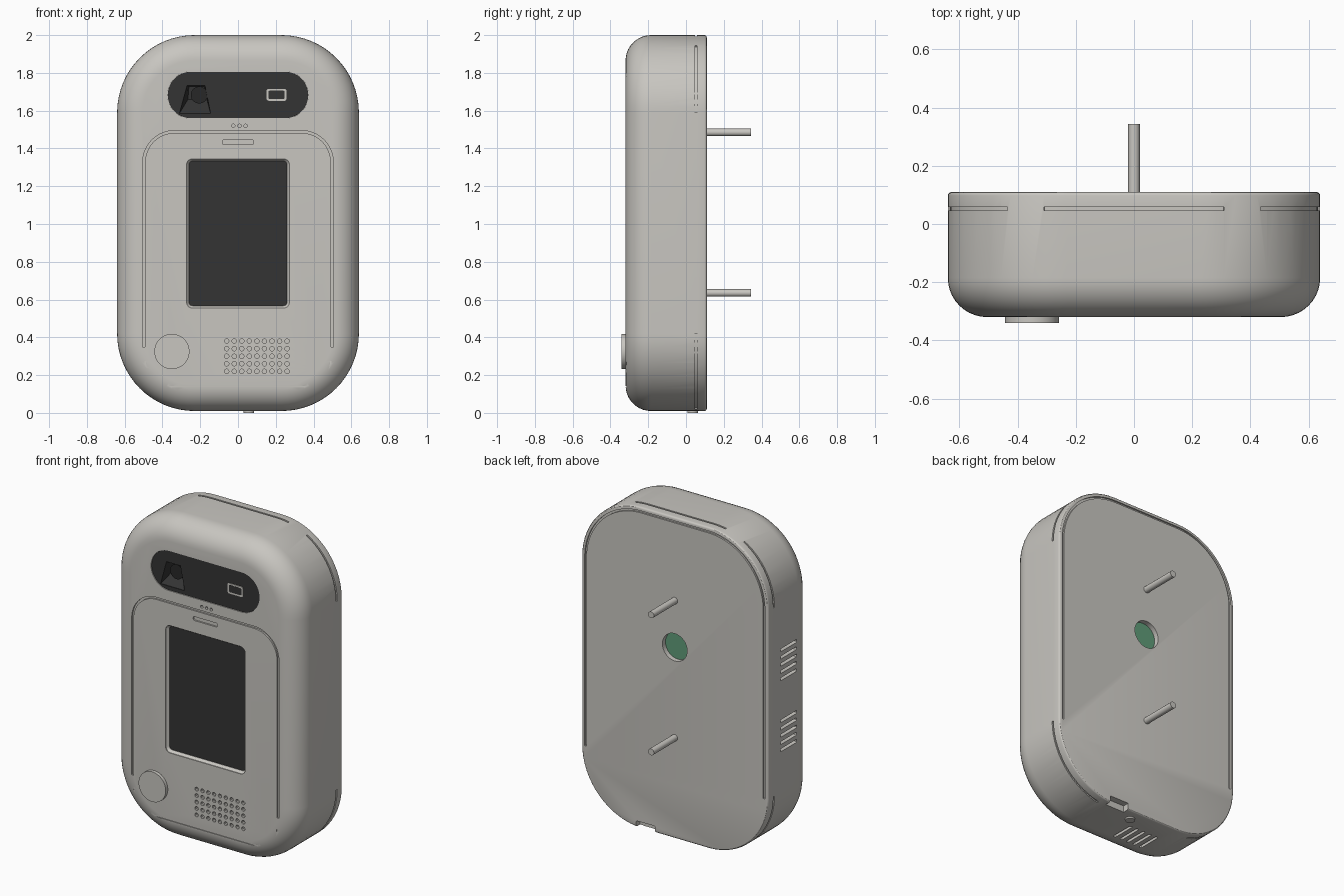
import bpy
import bmesh
from math import sin, cos, pi, radians

old = bpy.data.objects.get("Cube")
if old:
    bpy.data.objects.remove(old, do_unlink=True)


def material(name, r, g, b):
    m = bpy.data.materials.new(name)
    m.use_nodes = True
    m.diffuse_color = (r, g, b, 1)
    bsdf = m.node_tree.nodes["Principled BSDF"]
    bsdf.inputs["Base Color"].default_value = (r, g, b, 1)
    bsdf.inputs["Roughness"].default_value = 0.6
    return m


SHELL = material("warm light grey", 0.58, 0.565, 0.53)
DARK = material("charcoal", 0.034, 0.034, 0.034)
BLACK = material("lens black", 0.02, 0.02, 0.02)
GREEN = material("circuit green", 0.115, 0.33, 0.19)
FRONT, BACK = -0.32, 0.11


# Outlines are lists of (x, z) points
def arc(cx, cz, r, start, n):
    return [(cx + r * cos(start + i * pi / 2 / n), cz + r * sin(start + i * pi / 2 / n))
            for i in range(n + 1)]


def arch(hw, top, r, n=24):
    return arc(hw - r, top - r, r, 0, n) + arc(r - hw, top - r, r, pi / 2, n)


def rounded(cx, cz, hw, hh, r, n=8):
    upper = arch(hw, hh, r, n)
    return [(cx + x, cz + z) for x, z in upper] + [(cx - x, cz - z) for x, z in upper]


def circle(cx, cz, r, n=12):
    return [(cx + r * cos(2 * pi * i / n), cz + r * sin(2 * pi * i / n)) for i in range(n)]


def at(points, y):
    return [(x, y, z) for x, z in points]


def loft(bm, loops):
    """Skin a row of matching loops and cap both ends."""
    rows = [[bm.verts.new(p) for p in loop] for loop in loops]
    n = len(rows[0])
    faces = [bm.faces.new(rows[0]), bm.faces.new(rows[-1])]
    for a, b in zip(rows, rows[1:]):
        for i in range(n):
            j = (i + 1) % n
            faces.append(bm.faces.new((a[i], a[j], b[j], b[i])))
    bmesh.ops.recalc_face_normals(bm, faces=faces)


def prism(bm, points, y0, y1):
    loft(bm, [at(points, y0), at(points, y1)])


def groove(bm, outer, inner, y0, y1):
    """Strip between two matching paths, extruded in y."""
    loft(bm, [[(a[0], y0, a[1]), (b[0], y0, b[1]), (b[0], y1, b[1]), (a[0], y1, a[1])]
              for a, b in zip(outer, inner)])


def make(name, bm, mat=None):
    mesh = bpy.data.meshes.new(name)
    bm.to_mesh(mesh)
    bm.free()
    ob = bpy.data.objects.new(name, mesh)
    bpy.context.collection.objects.link(ob)
    if mat:
        mesh.materials.append(mat)
    return ob


def select(ob):
    bpy.ops.object.select_all(action="DESELECT")
    ob.select_set(True)
    bpy.context.view_layer.objects.active = ob


def smooth(ob):
    select(ob)
    bpy.ops.object.shade_smooth_by_angle(angle=radians(30))
    return ob


def carve(ob, bm):
    cutter = make("cutter", bm)
    cutter.hide_render = True
    mod = ob.modifiers.new("carve", "BOOLEAN")
    mod.object, mod.operation, mod.solver = cutter, "DIFFERENCE", "EXACT"
    select(ob)
    bpy.ops.object.modifier_apply(modifier=mod.name)
    bpy.data.objects.remove(cutter, do_unlink=True)
    return smooth(ob)


def solid(name, points, y0, y1, mat):
    bm = bmesh.new()
    prism(bm, points, y0, y1)
    return smooth(make(name, bm, mat))


# Housing: rounded slab with a broad front fillet and a fine back edge
def shell_loop(inset):
    return rounded(0, 1.005, 0.64 - inset, 0.995 - inset, 0.41 - inset, 16)


FILLET = 0.135
loops = []
for i in range(11):
    a = i * pi / 20
    loops.append(at(shell_loop(FILLET * (1 - sin(a))), FRONT + FILLET * (1 - cos(a))))
for i in range(4):
    a = i * pi / 6
    loops.append(at(shell_loop(0.012 * (1 - cos(a))), BACK - 0.012 + 0.012 * sin(a)))
bm = bmesh.new()
loft(bm, loops)
housing = make("housing", bm, SHELL)

cut = bmesh.new()

# Pockets for the camera window and the screen
prism(cut, rounded(0, 1.683, 0.372, 0.123, 0.1225, 12), -0.36, -0.2)
screen_edge = rounded(0, 0.95, 0.272, 0.395, 0.03, 6)
screen_floor = rounded(0, 0.95, 0.26, 0.383, 0.02, 6)
loft(cut, [at(screen_edge, -0.36), at(screen_edge, FRONT + 0.005),
           at(screen_floor, FRONT + 0.02), at(screen_floor, FRONT + 0.03)])

# Panel seam: tall arch above, shallow curve below
outer, inner = arch(0.505, 1.495, 0.17), arch(0.492, 1.482, 0.157)
groove(cut, [(0.505, 0.35)] + outer + [(-0.505, 0.35)],
       [(0.492, 0.35)] + inner + [(-0.492, 0.35)], -0.34, FRONT + 0.01)
groove(cut, [(x, -z) for x, z in arch(0.495, -0.135, 0.14)],
       [(x, -z) for x, z in arch(0.487, -0.143, 0.132)], -0.34, FRONT + 0.005)

# Speaker holes, microphone dots and latch slot
for col in range(9):
    for row in range(5):
        prism(cut, circle(-0.06 + col * 0.04, 0.22 + row * 0.04, 0.012, 10), -0.34, FRONT + 0.03)
for x in (-0.025, 0.008, 0.04):
    prism(cut, circle(x, 1.52, 0.009), -0.34, FRONT + 0.02)
prism(cut, rounded(0, 1.433, 0.083, 0.012, 0.008, 4), -0.34, FRONT + 0.01)

# Side seam slots round the top and bottom
path = list(zip(arch(0.66, 2.02, 0.43), arch(0.632, 1.992, 0.402)))
for keep in (lambda x: abs(x) < 0.33, lambda x: x > 0.41, lambda x: x < -0.41):
    pairs = [(a, b) for a, b in path if keep(b[0])]
    groove(cut, [p[0] for p in pairs], [p[1] for p in pairs], 0.047, 0.058)
low = [((a[0], 2.01 - a[1]), (b[0], 2.01 - b[1])) for a, b in path]
for side in (1, -1):
    pairs = [p for p in low if p[1][0] * side > 0.3]
    groove(cut, [p[0] for p in pairs], [p[1] for p in pairs], 0.047, 0.058)

# Seam on the back face
outer, inner = arch(0.618, 1.978, 0.388), arch(0.606, 1.966, 0.376)
groove(cut, [(0.618, 0.42)] + outer + [(-0.618, 0.42)],
       [(0.606, 0.42)] + inner + [(-0.606, 0.42)], BACK - 0.01, 0.15)

# Vent slots on one side and underneath
for base in (0.68, 1.12):
    for i in range(5):
        z = base + i * 0.045
        loft(cut, [[(x, y, z + dz) for y, dz in rounded(-0.09, 0, 0.08, 0.009, 0.008, 3)]
                   for x in (-0.7, -0.61)])
for i in range(5):
    x = -0.19 + i * 0.047
    loft(cut, [[(x + dx, y, z) for y, dx in rounded(-0.1, 0, 0.075, 0.009, 0.008, 3)]
               for z in (-0.05, 0.04)])

# Rear board opening and cable notch
prism(cut, circle(0, 1.195, 0.085, 32), BACK - 0.035, 0.15)
prism(cut, rounded(0.2, 0.0, 0.065, 0.05, 0.006, 2), BACK - 0.04, 0.15)
carve(housing, cut)

# Screen and board
solid("screen", screen_floor, FRONT + 0.022, FRONT + 0.031, DARK)
solid("circuit_board", circle(0, 1.195, 0.0845, 32), BACK - 0.037, BACK - 0.03, GREEN)

# Camera window with a sloping pocket
bm = bmesh.new()
prism(bm, rounded(0, 1.683, 0.3715, 0.1225, 0.122, 12), FRONT + 0.005, -0.195)
window = make("camera_window", bm, DARK)
cut = bmesh.new()
mouth = [(-0.31, 1.585), (-0.145, 1.585), (-0.175, 1.732), (-0.27, 1.732)]
floor = [(-0.265, 1.66), (-0.165, 1.66), (-0.178, 1.728), (-0.26, 1.728)]
loft(cut, [at(mouth, -0.34), at(mouth, FRONT + 0.008), at(floor, -0.24)])
carve(window, cut)
solid("camera_lens", circle(-0.205, 1.683, 0.045, 24), FRONT + 0.012, -0.22, BLACK)

# Sensor port beside the camera
solid("sensor_rim", rounded(0.204, 1.684, 0.053, 0.032, 0.012, 4), FRONT + 0.001, FRONT + 0.007, SHELL)
solid("sensor_face", rounded(0.204, 1.684, 0.043, 0.022, 0.008, 4), FRONT, FRONT + 0.006, DARK)

# Button, wall pins and bottom plug
solid("round_button", circle(-0.35, 0.325, 0.093, 48), -0.341, FRONT + 0.01, SHELL)
for name, z in (("upper_wall_pin", 1.485), ("lower_wall_pin", 0.635)):
    solid(name, circle(0, z, 0.02, 20), BACK - 0.01, 0.343, SHELL)
bm = bmesh.new()
loft(bm, [[(x, y, z) for x, y in circle(0.058, 0.035, 0.028, 20)] for z in (0, 0.03)])
smooth(make("bottom_plug", bm, SHELL))
